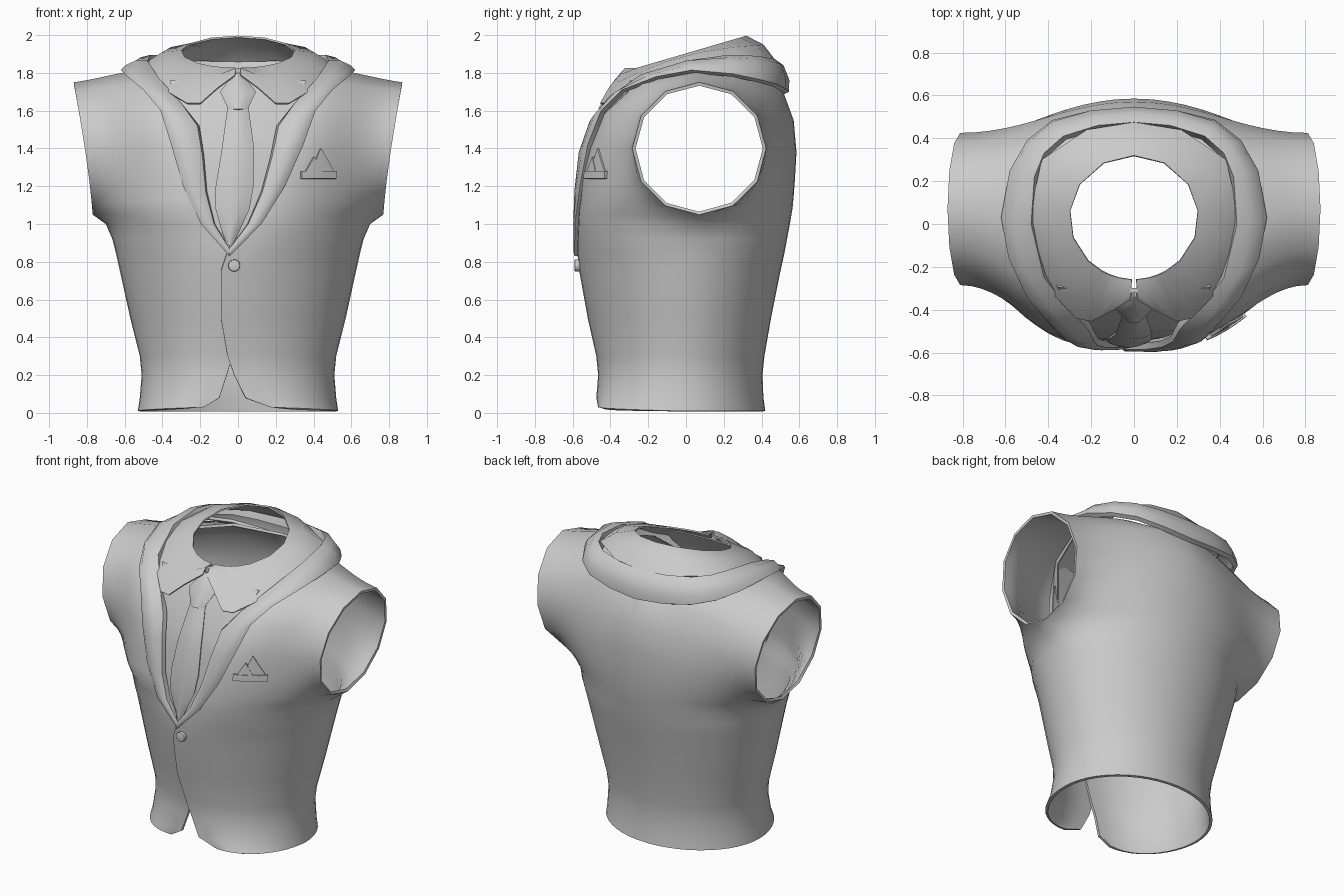
import bpy, bmesh, math
from mathutils import Vector
from mathutils.bvhtree import BVHTree

if "Cube" in bpy.data.objects:
    bpy.data.objects.remove(bpy.data.objects["Cube"], do_unlink=True)

grey = bpy.data.materials.new("plain grey")
grey.use_nodes = True
grey.diffuse_color = (0.6, 0.6, 0.6, 1)
grey.node_tree.nodes["Principled BSDF"].inputs["Base Color"].default_value = (0.6, 0.6, 0.6, 1)


def finish(obj, angle=40):
    """Apply modifiers, smooth the shading and set the material."""
    bpy.ops.object.select_all(action='DESELECT')
    obj.select_set(True)
    bpy.context.view_layer.objects.active = obj
    for mod in list(obj.modifiers):
        bpy.ops.object.modifier_apply(modifier=mod.name)
    obj.data.materials.clear()
    obj.data.materials.append(grey)
    bpy.ops.object.shade_smooth_by_angle(angle=math.radians(angle))


def cloth(name, grids, thickness):
    """Build grids of points as one outward-facing sheet and thicken it inwards."""
    bm = bmesh.new()
    for grid in grids:
        rows = [[bm.verts.new(p) for p in row] for row in grid]
        faces = []
        for low, high in zip(rows, rows[1:]):
            for i in range(len(low) - 1):
                faces.append(bm.faces.new((low[i], low[i + 1], high[i + 1], high[i])))
        facing = 0
        for f in faces:
            f.normal_update()
            c = f.calc_center_median()
            facing += f.normal.dot(Vector((c.x, c.y - 0.05, 0.2))) * f.calc_area()
        if facing < 0:
            bmesh.ops.reverse_faces(bm, faces=faces)
    bmesh.ops.remove_doubles(bm, verts=bm.verts, dist=0.0005)
    bm.normal_update()
    tree = BVHTree.FromBMesh(bm)
    mesh = bpy.data.meshes.new(name)
    bm.to_mesh(mesh)
    bm.free()
    obj = bpy.data.objects.new(name, mesh)
    bpy.context.collection.objects.link(obj)
    solid = obj.modifiers.new("thickness", 'SOLIDIFY')
    solid.thickness = thickness
    solid.offset = -1
    finish(obj)
    return tree


def flip(p, side):
    return Vector((p[0] * side, p[1], p[2]))


def outward(p):
    return Vector((p.x, p.y - 0.05, max(0, p.z - 1.5) * 1.2)).normalized()


def lean(z):
    """The front closing sits a little to the right of the middle."""
    return -0.045 * min(1, max(0, (1.4 - z) / 0.5))


def blend(table, z):
    for (z0, a), (z1, b) in zip(table, table[1:]):
        if z <= z1:
            return a + (b - a) * (z - z0) / (z1 - z0)
    return table[-1][1]


def sweep(start, end, sleeve, steps=12):
    """Horizontal curve from the middle of the body to its side or armhole."""
    a, b = Vector(start), Vector(end)
    d = b - a
    c1 = a + Vector((d.x * (0.55 - 0.16 * sleeve), 0, d.z * 0.3))
    c2 = b - Vector((sleeve * 0.38 * d.x, (1 - sleeve) * 0.55 * d.y, d.z * 0.3))
    out = []
    for i in range(steps + 1):
        t = i / steps
        u = 1 - t
        out.append(a * u**3 + c1 * 3 * u * u * t + c2 * 3 * u * t * t + b * t**3)
    return out


# Jacket body: height, half width, left edge, right edge, front y, back y
waist_rows = [
    (0.01, 0.53, 0.17, 0.18, -0.465, 0.42),
    (0.08, 0.52, 0.04, 0.10, -0.475, 0.41),
    (0.20, 0.51, -0.02, 0.06, -0.465, 0.405),
    (0.30, 0.52, -0.055, 0.03, -0.475, 0.415),
    (0.50, 0.57, -0.09, 0.02, -0.52, 0.45),
    (0.75, 0.625, -0.09, 0.03, -0.565, 0.50),
    (0.84, 0.645, -0.06, 0.05, -0.575, 0.52),
    (0.92, 0.665, 0.01, 0.10, -0.575, 0.535),
    (1.00, 0.70, 0.08, 0.16, -0.573, 0.55),
]
# Armhole rows: sleeve pull, left edge, right edge, front z, front y, back start
chest_rows = [
    (0.2, 0.12, 0.19, 1.07, -0.57, (0, 0.565, 1.09)),
    (0.4, 0.155, 0.20, 1.14, -0.56, (0, 0.575, 1.21)),
    (0.75, 0.20, 0.22, 1.25, -0.55, (0, 0.585, 1.38)),
    (1, 0.25, 0.25, 1.40, -0.515, (0, 0.57, 1.55)),
    (1, 0.32, 0.32, 1.58, -0.44, (0, 0.50, 1.74)),
    (1, 0.42, 0.42, 1.755, -0.25, (0.28, 0.36, 1.79)),
    (1, 0.50, 0.50, 1.82, 0.05, (0.50, 0.05, 1.82)),
]
panels = []
for side in (1, -1):
    front, back = [], []
    tuck = 0 if side > 0 else 0.015
    for z, half, left, right, yf, yb in waist_rows:
        seam = (half, -0.03 + 0.07 * z, z)
        edge = left if side > 0 else right
        hem_lift = 0.02 if z < 0.05 else 0
        pull = 0.1 if z > 0.95 else 0
        front.append(sweep((edge, yf + tuck, z + hem_lift), seam, pull))
        back.append(sweep((0, yb, z), seam, pull))
    for i, (pull, left, right, z, yf, behind) in enumerate(chest_rows):
        a = math.radians(-90 + 30 * i)
        rim_z = 1.4 + 0.35 * math.sin(a)
        rim_x = 0.77 + 0.1 * max(0, (rim_z - 1.05) / 0.7) ** 1.3
        reach = 0.355 * math.cos(a)
        edge = left if side > 0 else right
        front.append(sweep((edge, yf, z), (rim_x, 0.07 - reach, rim_z), pull))
        back.append(sweep(behind, (rim_x, 0.07 + reach, rim_z), pull))
    for grid in (front, back):
        panels.append([[flip(p, side) for p in row] for row in grid])
body_tree = cloth("jacket_body", panels, 0.018)

# Lapels running into the jacket collar: inner and outer edge points
lapel_edges = [
    ((0, -0.585, 0.87), (0, -0.59, 0.83)),
    ((0.09, -0.585, 1.0), (0.16, -0.588, 1.0)),
    ((0.15, -0.575, 1.17), (0.27, -0.562, 1.2)),
    ((0.185, -0.55, 1.36), (0.35, -0.52, 1.42)),
    ((0.215, -0.49, 1.52), (0.41, -0.45, 1.6)),
    ((0.30, -0.40, 1.64), (0.50, -0.34, 1.71)),
    ((0.42, -0.25, 1.775), (0.585, -0.16, 1.78)),
    ((0.48, 0, 1.865), (0.62, 0.03, 1.815)),
    ((0.465, 0.22, 1.895), (0.58, 0.25, 1.795)),
    ((0.42, 0.33, 1.893), (0.50, 0.39, 1.765)),
    ((0.33, 0.41, 1.885), (0.38, 0.485, 1.74)),
    ((0.17, 0.46, 1.875), (0.20, 0.53, 1.715)),
    ((0, 0.475, 1.87), (0, 0.545, 1.70)),
]
strips = []
for side in (1, -1):
    strip = []
    for inner, outer in lapel_edges:
        a, b = Vector(inner), Vector(outer)
        puff = 0.2 * (b - a).length
        drop = Vector((0, 0, 0.04 if a.z > 1.6 else 0))
        row = [a - outward(a) * 0.03 - drop, a, a.lerp(b, 0.3) + outward(a) * puff * 0.8,
               a.lerp(b, 0.7) + outward(b) * puff * 0.7, b, b - outward(b) * 0.03]
        shift = Vector((lean(a.z), 0 if side > 0 else 0.008, 0)) if a.z < 1.5 else Vector()
        strip.append([flip(p, side) + shift for p in row])
    strips.append(strip)
cloth("lapels", strips, 0.01)

# Shirt collar folded down from the neck opening
collar_edge = [
    (0.015, -0.355, 1.79), (0.11, -0.41, 1.72), (0.20, -0.455, 1.64),
    (0.27, -0.44, 1.64), (0.37, -0.335, 1.70), (0.46, -0.13, 1.80),
    (0.48, 0.08, 1.86), (0.43, 0.30, 1.88), (0.22, 0.44, 1.87), (0, 0.475, 1.865),
]
wings = []
for side in (1, -1):
    wing = []
    for point in collar_edge:
        b = Vector(point)
        t = math.atan2(b.x, 0.03 - b.y)
        a = Vector((0.3 * math.sin(t), 0.03 - 0.29 * math.cos(t), 1.912 - 0.085 * math.cos(t)))
        mid = a.lerp(b, 0.5) + Vector((outward(b).x * 0.02, outward(b).y * 0.02, 0.018))
        wing.append([flip(p, side) for p in (a, mid, b)])
    wings.append(wing)
cloth("shirt_collar", wings, 0.01)

# Shirt front seen in the opening
shirt_y = [(0.8, -0.55), (1.1, -0.54), (1.4, -0.5), (1.6, -0.42), (1.76, -0.33), (1.82, -0.28)]
shirt_half = [(0.8, 0.04), (1.0, 0.12), (1.2, 0.2), (1.4, 0.26), (1.6, 0.32), (1.76, 0.36)]
shirt = []
for i in range(13):
    z = 0.8 + 0.08 * i
    xs = [blend(shirt_half, z) * (j - 4) / 4 for j in range(9)]
    shirt.append([(x + lean(z), blend(shirt_y, z) + 0.3 * x * x, z) for x in xs])
cloth("shirt_front", [shirt], 0.008)


# Tie blade and knot, each ridged along the middle
def tie_part(name, outline, lift):
    rows = []
    for z, half in outline:
        y = blend(shirt_y, z)
        rows.append([(lean(z) + half * k, y - lift * (1 - 0.6 * k * k), z)
                     for k in (-1, -0.5, 0, 0.5, 1)])
    cloth(name, [rows], 0.015)


tie_part("tie_blade", [(0.87, 0.008), (0.97, 0.05), (1.08, 0.09), (1.2, 0.1), (1.4, 0.085),
                       (1.5, 0.072), (1.6, 0.058), (1.66, 0.05)], 0.036)
tie_part("tie_knot", [(1.61, 0.05), (1.63, 0.062), (1.70, 0.095), (1.76, 0.05), (1.80, 0.015)], 0.05)


# Pocket and folded pocket square laid on the chest
def on_chest(x, z, lift):
    hit = body_tree.ray_cast(Vector((x, -2, z)), Vector((0, 1, 0)))[0]
    return (x, hit.y - lift, z)


def patch(name, left, right, bottom, top, peak, lift, thickness):
    rows = []
    for k in (0, 0.5, 1):
        z = bottom + (top - bottom) * k
        ends = [e + (peak - e) * k * 0.97 if peak else e for e in (left, right)]
        rows.append([on_chest(ends[0] + (ends[1] - ends[0]) * j / 4, z, lift) for j in range(5)])
    cloth(name, [rows], thickness)


patch("pocket_welt", 0.34, 0.525, 1.24, 1.28, None, 0.022, 0.03)
patch("pocket_square_main", 0.385, 0.515, 1.27, 1.40, 0.44, 0.012, 0.016)
patch("pocket_square_side", 0.355, 0.45, 1.27, 1.355, 0.405, 0.016, 0.016)

# Jacket button
bpy.ops.mesh.primitive_cylinder_add(vertices=16, radius=0.032, depth=0.03,
                                    location=(-0.02, -0.575, 0.78),
                                    rotation=(math.radians(90), 0, 0))
button = bpy.context.object
button.name = "button"
bevel = button.modifiers.new("soft edge", 'BEVEL')
bevel.width = 0.006
bevel.segments = 2
finish(button)

# Small tab closing the shirt collar
bpy.ops.mesh.primitive_cube_add(size=1, location=(0, -0.31, 1.80))
tab = bpy.context.object
tab.name = "collar_tab"
tab.scale = (0.035, 0.025, 0.05)
finish(tab)
